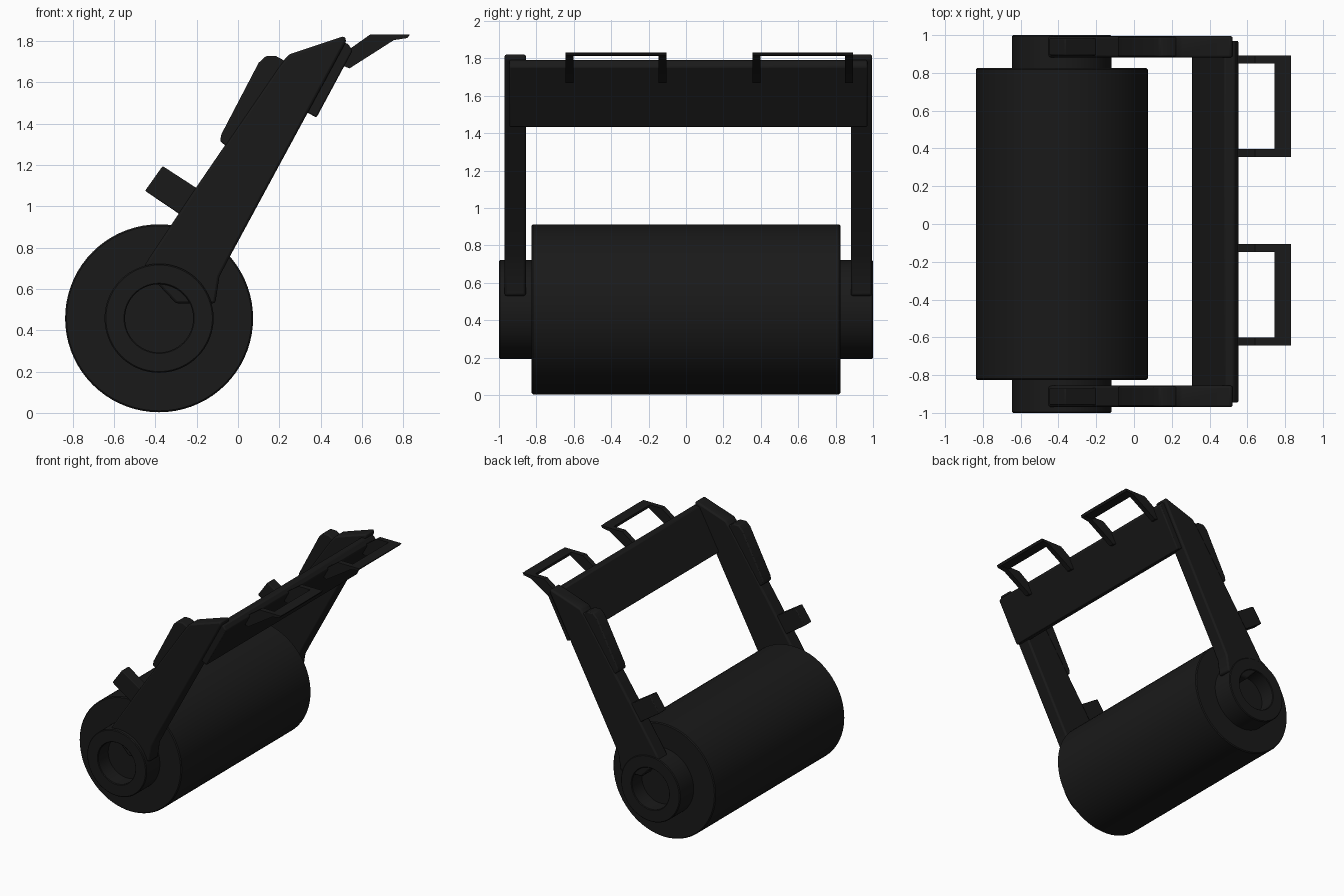
import bpy, bmesh, math
from mathutils import Vector, Matrix

if "Cube" in bpy.data.objects:
    bpy.data.objects.remove(bpy.data.objects["Cube"])

mat = bpy.data.materials.new("black_rubber")
mat.diffuse_color = (0.01, 0.01, 0.01, 1)
mat.use_nodes = True
mat.node_tree.nodes["Principled BSDF"].inputs["Base Color"].default_value = mat.diffuse_color


def finish(name, bm, bevel=0.0):
    bmesh.ops.recalc_face_normals(bm, faces=bm.faces)
    mesh = bpy.data.meshes.new(name)
    bm.to_mesh(mesh)
    bm.free()
    ob = bpy.data.objects.new(name, mesh)
    bpy.context.collection.objects.link(ob)
    mesh.materials.append(mat)
    if bevel:
        m = ob.modifiers.new("bevel", 'BEVEL')
        m.width, m.segments, m.limit_method = bevel, 2, 'ANGLE'
        m.angle_limit = math.radians(30)
    bpy.ops.object.select_all(action='DESELECT')
    ob.select_set(True)
    bpy.context.view_layer.objects.active = ob
    bpy.ops.object.shade_smooth_by_angle(angle=math.radians(35))
    return ob


def slab(name, profile, y0, y1, bevel=0.0):
    """Extrude an x-z outline from y0 to y1."""
    bm = bmesh.new()
    f = bm.faces.new([bm.verts.new((x, y0, z)) for x, z in profile])
    ext = bmesh.ops.extrude_face_region(bm, geom=[f])
    moved = [v for v in ext['geom'] if isinstance(v, bmesh.types.BMVert)]
    bmesh.ops.translate(bm, verts=moved, vec=(0, y1 - y0, 0))
    return finish(name, bm, bevel)


def lathe(name, profile, cx, cz, steps=72):
    """Revolve (radius, y) points around an axis along y."""
    bm = bmesh.new()
    vs = [bm.verts.new((cx + r, y, cz)) for r, y in profile]
    es = [bm.edges.new(p) for p in zip(vs, vs[1:])]
    bmesh.ops.spin(bm, geom=vs + es, cent=(cx, 0, cz), axis=(0, 1, 0),
                   angle=2 * math.pi, steps=steps, use_merge=True)
    bmesh.ops.remove_doubles(bm, verts=bm.verts, dist=1e-5)
    return finish(name, bm)


# roller drum with stepped, bored hubs at both ends
half = [(0, 0.87), (0.165, 0.87), (0.165, 0.995), (0.17, 1.0), (0.258, 1.0),
        (0.264, 0.994), (0.264, 0.825), (0.448, 0.825), (0.455, 0.818)]
lathe("roller_drum", half + [(r, -y) for r, y in reversed(half)], -0.382, 0.458)

# side arm outlines
arm = [(-0.46, 0.70), (-0.43, 0.75), (-0.19, 1.11), (0.20, 1.68), (0.245, 1.735),
       (0.515, 1.825), (0.525, 1.80), (-0.035, 0.765), (-0.09, 0.66),
       (-0.11, 0.53), (-0.30, 0.53)]
block = [(-0.45, 1.075), (-0.365, 1.195), (-0.18, 1.075), (-0.265, 0.95)]
pad = [(-0.087, 1.315), (-0.08, 1.35), (0.10, 1.695), (0.135, 1.728),
       (0.185, 1.727), (0.225, 1.705), (0.24, 1.66), (-0.03, 1.27)]
for side, y in (("front", -0.913), ("back", 0.938)):
    slab(side + "_arm", arm, y - 0.057, y + 0.057, 0.012)
    slab(side + "_peg_block", block, y - 0.045, y + 0.045, 0.006)
    slab(side + "_arm_pad", pad, y - 0.052, y + 0.052, 0.008)

# crossbar joining the arms
slab("crossbar", [(0.305, 1.47), (0.38, 1.43), (0.555, 1.755), (0.53, 1.79), (0.48, 1.79)],
     -0.945, 0.97, 0.008)

# two open U-shaped hooks
leg = [(0.51, 1.68), (0.51, 1.74), (0.64, 1.832), (0.83, 1.832), (0.82, 1.815),
       (0.755, 1.805), (0.54, 1.668)]
lip = [(0.745, 1.832), (0.832, 1.832), (0.82, 1.815), (0.745, 1.812)]
for n, (y0, y1) in enumerate(((-0.643, -0.105), (0.355, 0.893)), 1):
    slab(f"hook_{n}_leg_a", leg, y0, y0 + 0.042)
    slab(f"hook_{n}_leg_b", leg, y1 - 0.042, y1)
    slab(f"hook_{n}_lip", lip, y0 + 0.042, y1 - 0.042)
